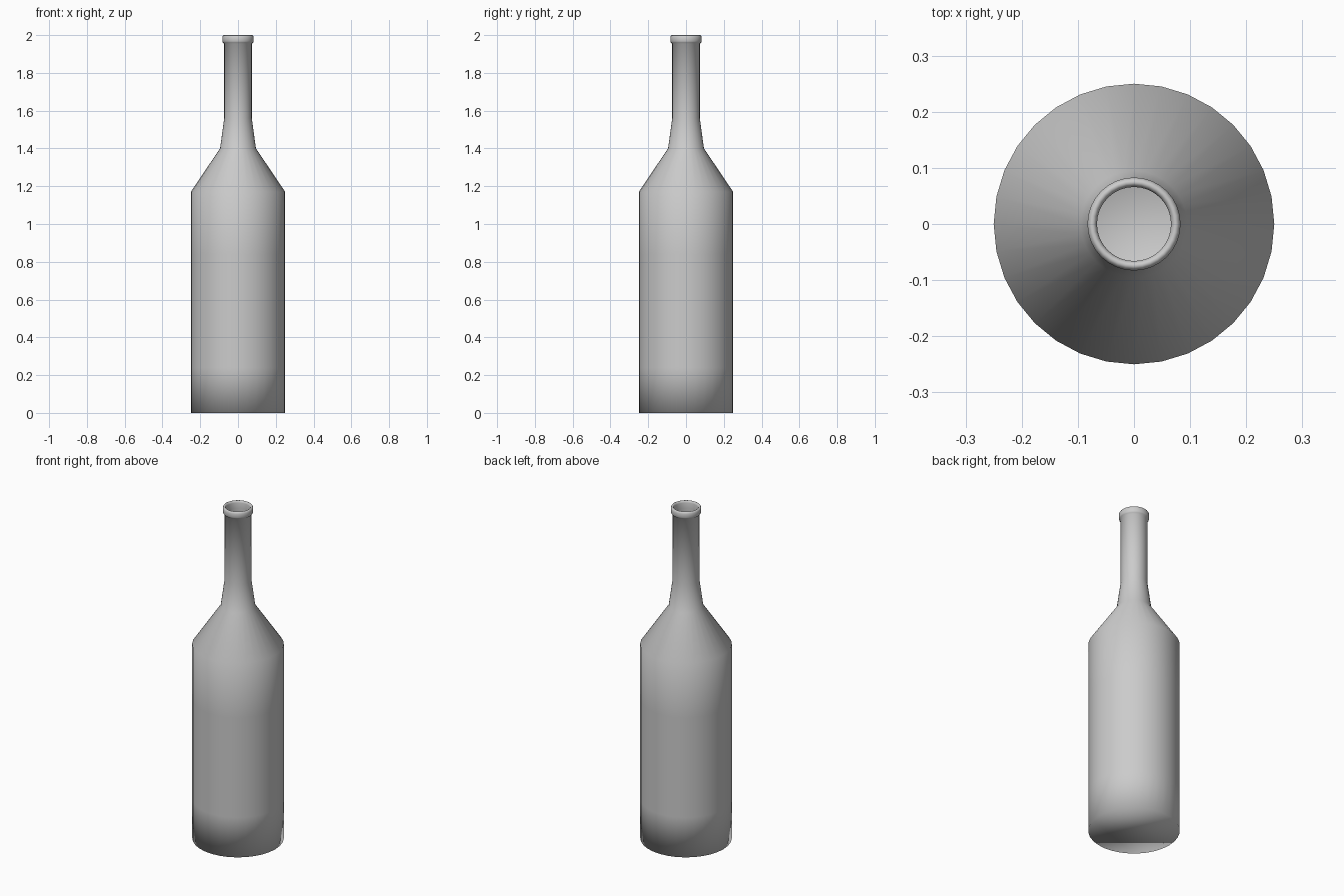
import bpy, bmesh
from math import sin, cos, pi

if "Cube" in bpy.data.objects:
    bpy.data.objects.remove(bpy.data.objects["Cube"])

SEGMENTS = 32

# Profile (radius, height): outer wall, rolled lip, then thin inner wall down to the floor
outer = [(0.25, 0.0), (0.25, 0.24), (0.25, 0.84), (0.25, 1.17),
         (0.095, 1.40), (0.073, 1.56), (0.073, 1.955)]
lip = [(0.080, 1.960), (0.083, 1.968), (0.083, 1.990), (0.079, 1.998),
       (0.074, 2.0), (0.069, 1.997), (0.066, 1.988)]
inner = [(0.067, 1.955), (0.067, 1.56), (0.089, 1.40),
         (0.243, 1.167), (0.243, 0.01)]


def lathe(name, profile):
    bm = bmesh.new()
    rings = [[bm.verts.new((r * cos(2 * pi * i / SEGMENTS),
                            r * sin(2 * pi * i / SEGMENTS), z))
              for i in range(SEGMENTS)] for r, z in profile]
    for a, b in zip(rings, rings[1:]):
        for i in range(SEGMENTS):
            j = (i + 1) % SEGMENTS
            bm.faces.new((a[i], a[j], b[j], b[i]))
    # underside and inner floor
    bm.faces.new(rings[0][::-1])
    bm.faces.new(rings[-1])
    bmesh.ops.recalc_face_normals(bm, faces=bm.faces)
    for f in bm.faces:
        f.smooth = True
    mesh = bpy.data.meshes.new(name)
    bm.to_mesh(mesh)
    bm.free()
    obj = bpy.data.objects.new(name, mesh)
    bpy.context.collection.objects.link(obj)
    return obj


# Bottle
lathe("bottle", outer + lip + inner)
